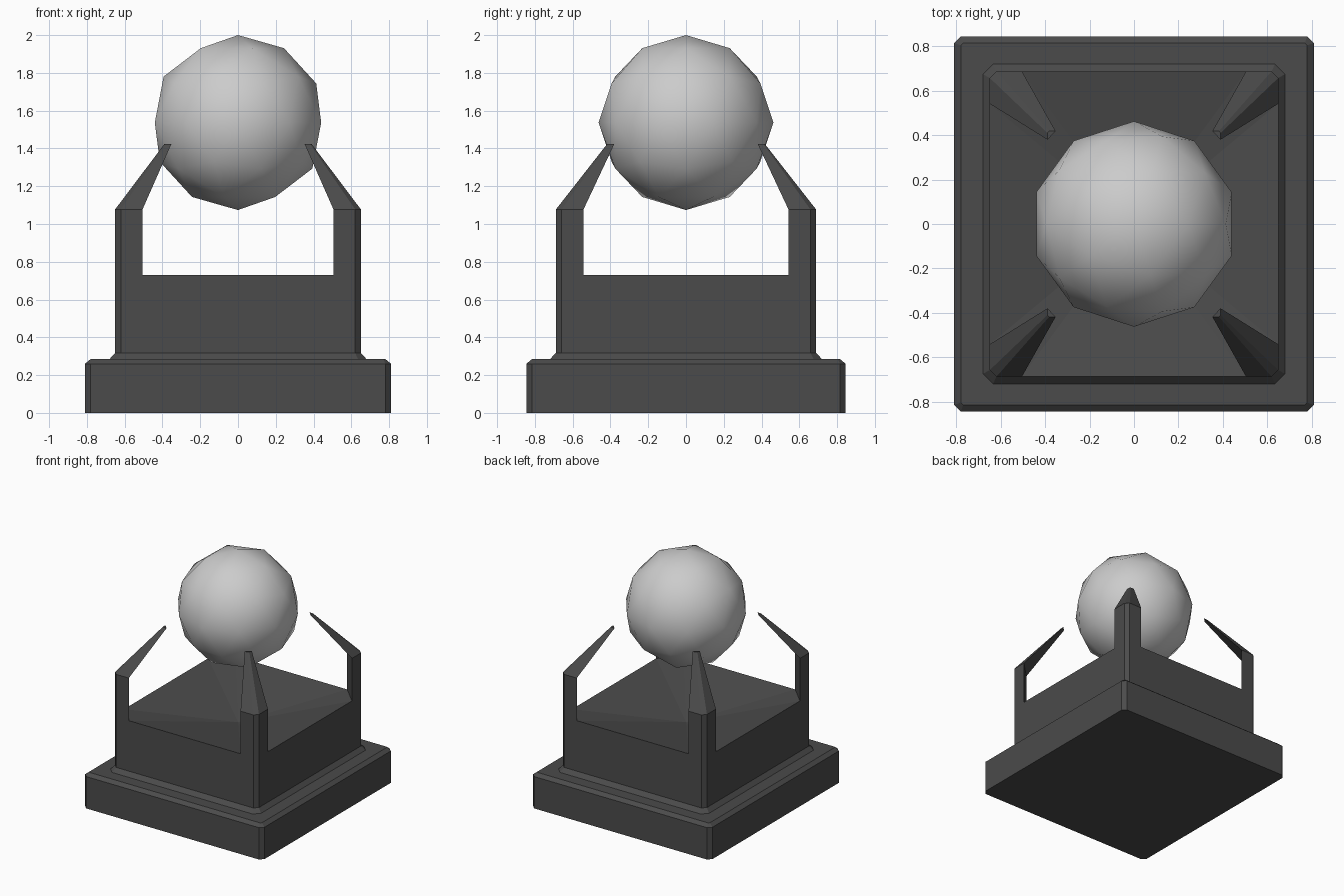
import bpy, bmesh

if "Cube" in bpy.data.objects:
    bpy.data.objects.remove(bpy.data.objects["Cube"])

dark = bpy.data.materials.new("dark_stone")
dark.diffuse_color = (0.07, 0.07, 0.07, 1)
dark.use_nodes = True
dark.node_tree.nodes["Principled BSDF"].inputs["Base Color"].default_value = dark.diffuse_color


def make_object(name, bm, material=None):
    bmesh.ops.remove_doubles(bm, verts=bm.verts, dist=0.0005)
    bmesh.ops.recalc_face_normals(bm, faces=bm.faces)
    mesh = bpy.data.meshes.new(name)
    bm.to_mesh(mesh)
    bm.free()
    if material:
        mesh.materials.append(material)
    obj = bpy.data.objects.new(name, mesh)
    bpy.context.collection.objects.link(obj)
    return obj


def around(corner):
    """Mirror one corner's points into all four, counter-clockwise."""
    pts = []
    for sx, sy in ((1, 1), (-1, 1), (-1, -1), (1, -1)):
        part = [(sx * x, sy * y) for x, y in corner]
        pts += part if sx * sy > 0 else part[::-1]
    return pts


def add_ring(bm, pts, z):
    return [bm.verts.new((x, y, z)) for x, y in pts]


def bridge(bm, rings):
    for a, b in zip(rings, rings[1:]):
        n = len(a)
        for i in range(n):
            j = (i + 1) % n
            bm.faces.new((a[i], a[j], b[j], b[i]))


# Plinth: bevelled slab with a sloped skirt up to the block
bm = bmesh.new()
levels = [(0.81, 0.845, 0.03, 0), (0.81, 0.845, 0.03, 0.26),
          (0.78, 0.815, 0.01, 0.285), (0.68, 0.72, 0.045, 0.285),
          (0.65, 0.688, 0.03, 0.318)]
rings = [add_ring(bm, around([(x, y - c), (x - c, y)]), z) for x, y, c, z in levels]
bridge(bm, rings)
bm.faces.new(rings[0])
make_object("plinth", bm, dark)

# Block: straight walls with a shallow sunken top between the corner posts
corner = [(0.65, 0.542), (0.65, 0.658), (0.62, 0.688), (0.505, 0.688)]
bm = bmesh.new()
rings = [add_ring(bm, around(corner), z) for z in (0.318, 0.73)]
bridge(bm, rings)
rim = [v for i, v in enumerate(rings[1]) if i % 4 in (0, 3)]
centre = bm.verts.new((0, 0, 0.59))
for i, v in enumerate(rim):
    bm.faces.new((v, rim[(i + 1) % 8], centre))
make_object("block", bm, dark)

# Corner posts ending in inward-leaning claws
tip = [(0.39, 0.38), (0.39, 0.41), (0.382, 0.418), (0.353, 0.418)]
bm = bmesh.new()
for sx in (1, -1):
    for sy in (1, -1):
        rings = [add_ring(bm, [(sx * x, sy * y) for x, y in pts], z)
                 for pts, z in ((corner, 0.73), (corner, 1.078), (tip, 1.423))]
        bridge(bm, rings)
        bm.faces.new(rings[-1])
make_object("corner_claws", bm, dark)

# Low-poly smooth-shaded ball
bpy.ops.mesh.primitive_ico_sphere_add(subdivisions=2, radius=0.463, location=(0, 0, 1.537))
ball = bpy.context.object
ball.name = "ball"
bpy.ops.object.shade_smooth()
